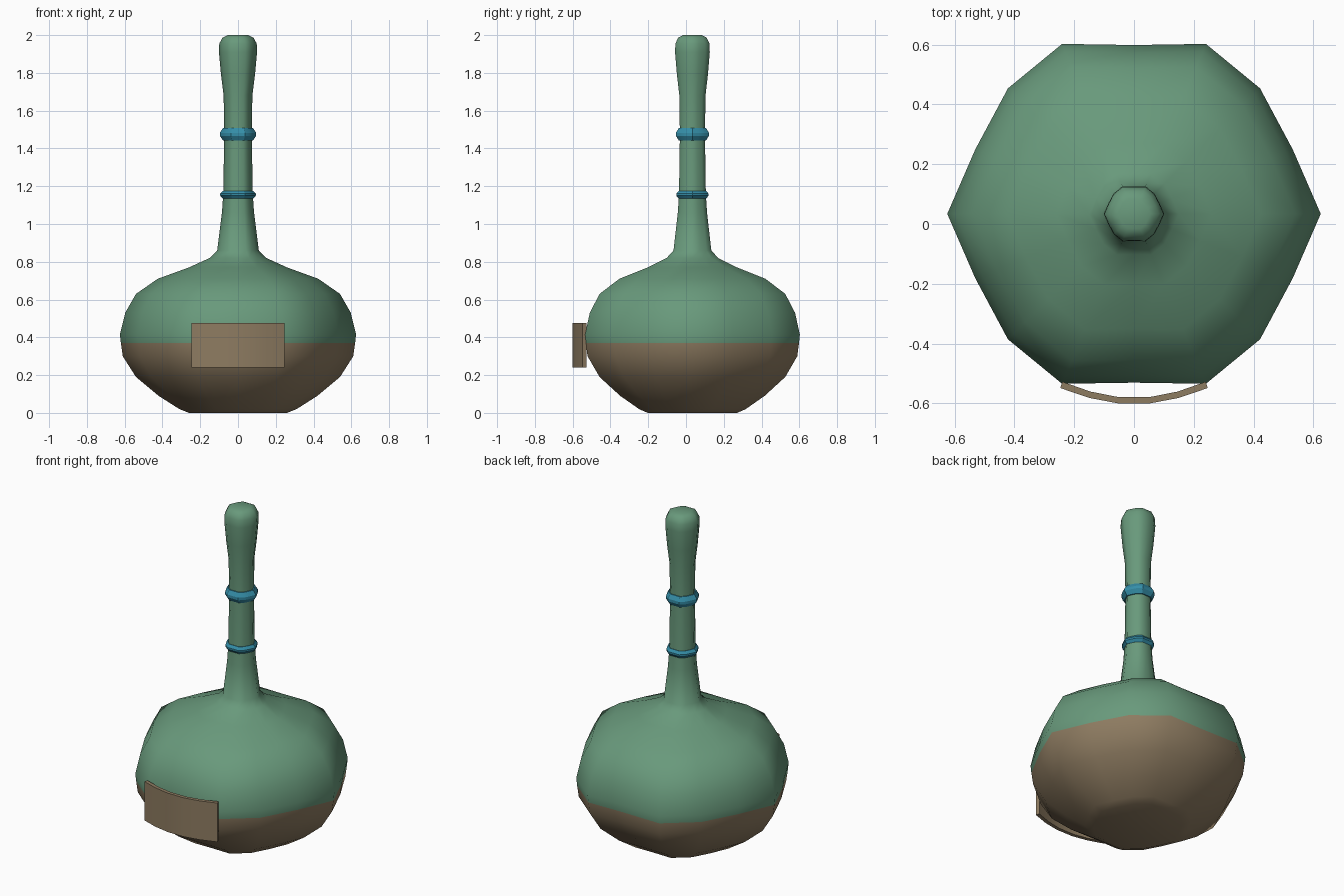
import bpy
import bmesh

cube = bpy.data.objects.get("Cube")
if cube:
    bpy.data.objects.remove(cube, do_unlink=True)

CENTRE_Y = 0.034


def material(name, rgb):
    mat = bpy.data.materials.new(name)
    mat.use_nodes = True
    mat.diffuse_color = (*rgb, 1)
    mat.node_tree.nodes["Principled BSDF"].inputs["Base Color"].default_value = (*rgb, 1)
    return mat


green = material("sage green", (0.14, 0.32, 0.20))
brown = material("clay brown", (0.27, 0.20, 0.12))
blue = material("ring blue", (0.035, 0.27, 0.39))

# Sixteen-sided cross-section for a unit half-width, mirrored from one quarter
quarter = [(1, 0), (0.85, 0.345), (0.675, 0.672), (0.385, 0.91), (0, 0.904)]
half = quarter + [(-x, y) for x, y in quarter[-2::-1]]
SECTION = half + [(-x, -y) for x, y in half[1:-1]]


def finish(name, bm, mats, angle):
    bmesh.ops.recalc_face_normals(bm, faces=bm.faces)
    mesh = bpy.data.meshes.new(name)
    bm.to_mesh(mesh)
    bm.free()
    obj = bpy.data.objects.new(name, mesh)
    bpy.context.collection.objects.link(obj)
    for mat in mats:
        mesh.materials.append(mat)
    bpy.ops.object.select_all(action='DESELECT')
    obj.select_set(True)
    bpy.context.view_layer.objects.active = obj
    bpy.ops.object.shade_smooth_by_angle(angle=angle)
    return obj


def loft(name, profile, mats, closed=False, angle=1.0):
    """Sweep the cross-section through (half-width, height) pairs."""
    bm = bmesh.new()
    rings = [[bm.verts.new((x * r, y * r + CENTRE_Y, z)) for x, y in SECTION]
             for r, z in profile]
    pairs = list(zip(rings, rings[1:]))
    if closed:
        pairs.append((rings[-1], rings[0]))
    n = len(SECTION)
    for low, high in pairs:
        for i in range(n):
            j = (i + 1) % n
            bm.faces.new((low[i], low[j], high[j], high[i]))
    if not closed:
        bm.faces.new(rings[0])
        bm.faces.new(rings[-1])
    return finish(name, bm, mats, angle)


# Bottle: bulbous body, slim neck and rounded tip
SPLIT = 0.37
profile = [(0.26, 0), (0.31, 0.02), (0.42, 0.09), (0.54, 0.19), (0.61, 0.30),
           (0.62, SPLIT), (0.625, 0.415), (0.597, 0.53), (0.54, 0.63),
           (0.425, 0.71), (0.26, 0.77), (0.15, 0.82), (0.11, 0.86),
           (0.085, 1.06), (0.078, 1.16), (0.073, 1.47), (0.076, 1.68),
           (0.09, 1.79), (0.101, 1.91), (0.099, 1.955), (0.083, 1.986), (0.055, 2)]
bottle = loft("bottle", profile, [green, brown])
for face in bottle.data.polygons:
    face.material_index = int(face.center.z < SPLIT)

# Neck rings with a pointed outer edge
for name, z, h, r in (("upper_neck_ring", 1.475, 0.032, 0.096),
                      ("lower_neck_ring", 1.155, 0.021, 0.094)):
    loft(name, [(0.065, z - h), (0.08, z - h), (r, z - h / 4),
                (r, z + h / 4), (0.08, z + h), (0.065, z + h)],
         [blue], closed=True, angle=0.5)

# Curved label plate on the front
bm = bmesh.new()
arc = [(0.247, -0.549), (0.15, -0.582), (0.055, -0.6)]
arc += [(-x, y) for x, y in reversed(arc)]
columns = []
for x, y in arc:
    inner = (x * 0.97, y + 0.021)
    columns.append([bm.verts.new((px, py, pz)) for (px, py), pz in
                    (((x, y), 0.24), ((x, y), 0.477), (inner, 0.477), (inner, 0.24))])
for a, b in zip(columns, columns[1:]):
    for i in range(4):
        j = (i + 1) % 4
        bm.faces.new((a[i], a[j], b[j], b[i]))
bm.faces.new(columns[0])
bm.faces.new(columns[-1])
finish("front_label", bm, [brown], 0.6)
